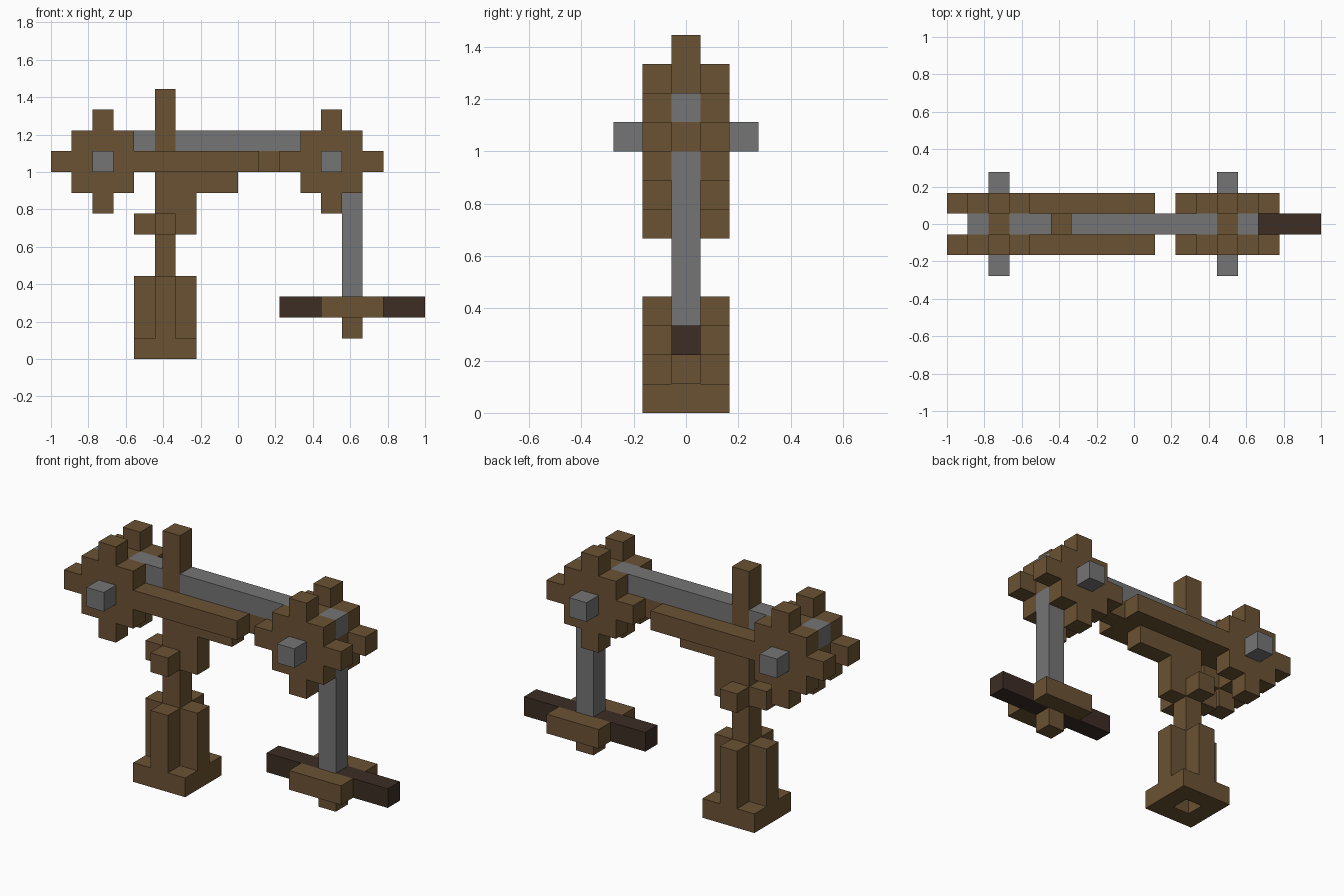
import bpy
import bmesh
from mathutils import Vector

U = 1 / 9  # edge length of one cube of the blocky style

cube = bpy.data.objects.get("Cube")
if cube:
    bpy.data.objects.remove(cube, do_unlink=True)


def material(name, rgb):
    m = bpy.data.materials.new(name)
    m.use_nodes = True
    m.diffuse_color = (*rgb, 1)
    m.node_tree.nodes["Principled BSDF"].inputs["Base Color"].default_value = (*rgb, 1)
    return m


WOOD = material("brown wood", (0.147, 0.084, 0.033))
STEEL = material("grey metal", (0.178, 0.178, 0.178))
DARK = material("dark wood", (0.045, 0.026, 0.018))


def box(x0, x1, y0, y1, z0, z1):
    """Set of grid cells; x and z are edge ranges, y counts cells from the middle."""
    return {(x, y, z) for x in range(x0, x1)
            for y in range(y0, y1 + 1) for z in range(z0, z1)}


def build(name, mat, cells):
    """Skin a set of cells, keeping only the outer faces."""
    bm = bmesh.new()
    for c in cells:
        for axis in range(3):
            for side in (-1, 1):
                step = Vector((0, 0, 0))
                step[axis] = side
                if tuple(int(a + b) for a, b in zip(c, step)) in cells:
                    continue
                a = Vector((0, 0, 0))
                a[(axis + 1) % 3] = 0.5
                b = step.cross(a)
                mid = Vector(c) + Vector((0.5, 0, 0.5)) + step / 2
                bm.faces.new([bm.verts.new((mid + i * a + j * b) * U)
                              for i, j in ((-1, -1), (1, -1), (1, 1), (-1, 1))])
    bmesh.ops.remove_doubles(bm, verts=bm.verts, dist=U / 100)
    bmesh.ops.dissolve_limit(bm, angle_limit=0.01, verts=bm.verts, edges=bm.edges)
    mesh = bpy.data.meshes.new(name)
    bm.to_mesh(mesh)
    bm.free()
    mesh.materials.append(mat)
    obj = bpy.data.objects.new(name, mesh)
    bpy.context.collection.objects.link(obj)


def wheel(name, x):
    """Two spoked cheeks, a cross-shaped core and an axle; x is the hub column."""
    for label, y in (("front", -1), ("back", 1)):
        build(f"{name}_{label}_cheek", WOOD,
              box(x - 1, x + 2, y, y, 8, 11)
              | box(x - 2, x + 3, y, y, 9, 10)
              | box(x, x + 1, y, y, 7, 12))
    build(f"{name}_core", WOOD,
          box(x - 1, x + 2, 0, 0, 9, 10) | box(x, x + 1, 0, 0, 8, 11))
    build(f"{name}_axle", STEEL, box(x, x + 1, -2, 2, 9, 10))


wheel("left_pulley", 4)
wheel("right_pulley", -7)

# Pedestal: hollow square foot, cross-shaped shaft
build("pedestal_foot", WOOD, box(-5, -2, -1, 1, 0, 1) - box(-4, -3, 0, 0, 0, 1))
build("pedestal_shaft", WOOD, box(-5, -2, 0, 0, 1, 4) | box(-4, -3, -1, 1, 1, 4))

# Column with collar and stepped bracket under the beam
build("column", WOOD, box(-4, -3, 0, 0, 4, 9))
build("collar", WOOD, box(-5, -2, 0, 0, 6, 7) | box(-4, -3, -1, 1, 6, 7))
build("beam_bracket", WOOD, box(-3, -2, 0, 0, 7, 9) | box(-2, 0, 0, 0, 8, 9))

# Beam: middle core, two side planks, post on top
build("beam_core", WOOD, box(-5, 3, 0, 0, 9, 10))
for label, y in (("front", -1), ("back", 1)):
    build(f"beam_{label}_plank", WOOD, box(-5, 1, y, y, 9, 10))
build("top_post", WOOD, box(-4, -3, 0, 0, 10, 13))

# Cable running over both pulleys and hanging down
build("cable", STEEL, box(-8, -7, 0, 0, 10, 11) | box(-6, -4, 0, 0, 10, 11)
      | box(-3, 4, 0, 0, 10, 11) | box(5, 6, 0, 0, 10, 11))
build("hanging_cable", STEEL, box(5, 6, 0, 0, 3, 9))

# Hanging bar with side clamps and a stud below
build("hanging_bar", DARK, box(2, 9, 0, 0, 2, 3))
for label, y in (("front", -1), ("back", 1)):
    build(f"bar_{label}_clamp", WOOD, box(4, 7, y, y, 2, 3))
build("bar_stud", WOOD, box(5, 6, 0, 0, 1, 2))
